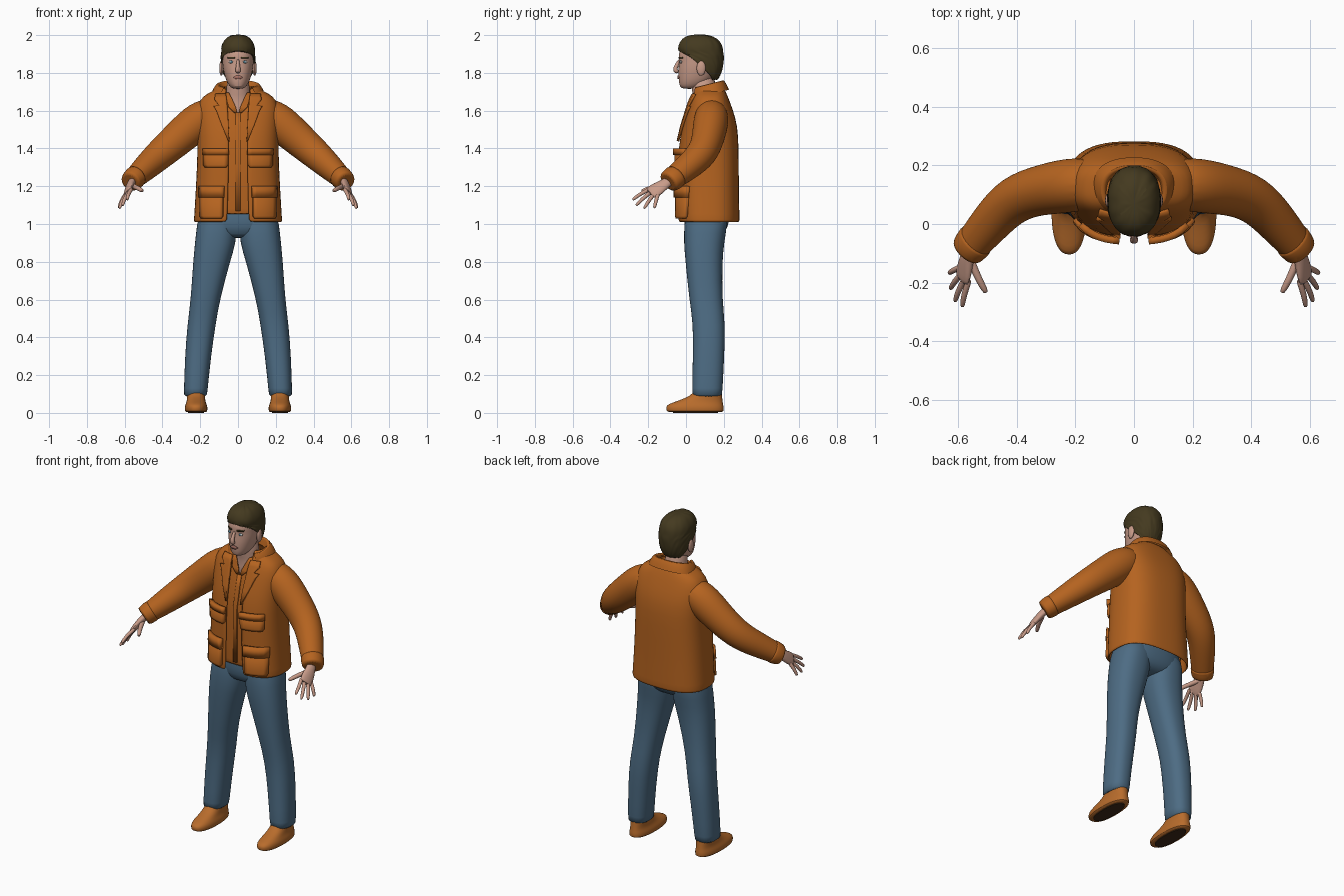
import bpy, bmesh, random
from math import sin, cos, asin, pi, radians, copysign
from mathutils import Vector, Matrix

random.seed(4)
cube = bpy.data.objects.get("Cube")
if cube:
    bpy.data.objects.remove(cube)
parts = []


def material(name, r, g, b):
    m = bpy.data.materials.new(name)
    m.use_nodes = True
    m.diffuse_color = (r, g, b, 1)
    m.node_tree.nodes["Principled BSDF"].inputs["Base Color"].default_value = (r, g, b, 1)
    return m


ORANGE = material("burnt orange cloth", .46, .125, .014)
DENIM = material("blue denim", .075, .15, .23)
SKIN = material("skin", .58, .33, .25)
HAIR = material("dark brown hair", .058, .042, .014)
LEATHER = material("tan leather", .48, .15, .025)
SOLE = material("dark sole", .05, .025, .01)
WHITE = material("eye white", .55, .52, .5)
IRIS = material("blue iris", .08, .22, .3)
LIP = material("lip pink", .4, .17, .13)


def finish(name, bm, mat, mirror=False, thick=0, subsurf=1):
    bmesh.ops.remove_doubles(bm, verts=bm.verts, dist=1e-5)
    me = bpy.data.meshes.new(name)
    bm.to_mesh(me)
    bm.free()
    me.materials.append(mat)
    ob = bpy.data.objects.new(name, me)
    bpy.context.collection.objects.link(ob)
    if mirror:
        ob.modifiers.new("Mirror", "MIRROR").use_mirror_merge = False
    if thick:
        s = ob.modifiers.new("Solidify", "SOLIDIFY")
        s.thickness, s.offset = thick, -1
    if subsurf:
        s = ob.modifiers.new("Subdivision", "SUBSURF")
        s.levels = s.render_levels = subsurf
    parts.append(ob)
    return ob


def loft(name, rings, mat, closed=True, caps=True, jitter=0, **kw):
    bm = bmesh.new()
    rows = [[bm.verts.new(p) for p in ring] for ring in rings]
    n = len(rows[0])
    for a, b in zip(rows, rows[1:]):
        for j in range(n if closed else n - 1):
            k = (j + 1) % n
            bm.faces.new((a[j], a[k], b[k], b[j]))
    if caps:
        bm.faces.new(rows[-1])
        if closed:
            bm.faces.new(rows[0][::-1])
    bmesh.ops.remove_doubles(bm, verts=bm.verts, dist=1e-5)
    for v in bm.verts:
        v.co += Vector([random.uniform(-jitter, jitter) for _ in range(3)])
    return finish(name, bm, mat, **kw)


def bent(v, p):
    return copysign(abs(v) ** p, v)


def level(z, rx, yf, yb, cx=0, p=.85, start=None, tilt=0, n=28):
    """Rounded horizontal section; start is the angle of a front opening."""
    cy, ry, out = (yf + yb) / 2, (yb - yf) / 2, []
    for i in range(n):
        t = 2 * pi * i / n if start is None else start + (2 * pi - 2 * start) * i / (n - 1)
        y = cy - ry * bent(cos(t), p)
        out.append((cx + rx * bent(sin(t), p), y, z + tilt * (y - cy)))
    return out


def opened(rows, p):
    """Sections with a front opening given as a half width."""
    return [level(z, rx, yf, yb, p=p, start=asin((g / rx) ** (1 / p))) for z, rx, yf, yb, g in rows]


def tube(name, path, mat, ref=(0, 1, 0), n=16, **kw):
    pts, rings = [Vector(p[:3]) for p in path], []
    for i, q in enumerate(path):
        t = (pts[min(i + 1, len(pts) - 1)] - pts[max(i - 1, 0)]).normalized()
        u = Vector(ref)
        u = (u - t * u.dot(t)).normalized()
        v = t.cross(u)
        rings.append([pts[i] + u * q[3] * cos(2 * pi * k / n) + v * q[4] * sin(2 * pi * k / n)
                      for k in range(n)])
    return loft(name, rings, mat, **kw)


def front_y(rows, x, z, p):
    for a, b in zip(rows, rows[1:]):
        if z <= b[0]:
            break
    f = (z - a[0]) / (b[0] - a[0])
    rx, yf, yb = [a[i] + (b[i] - a[i]) * f for i in (1, 2, 3)]
    s = min(1, abs(x) / rx) ** (1 / p)
    return (yf + yb) / 2 - (yb - yf) / 2 * (1 - s * s) ** (p / 2)


def patch(name, base, p, rows, mat, lift=.01, thick=.012, mirror=True):
    """Plate draped on the front of a body; rows are height, inner x, outer x."""
    rings = []
    for z, x0, x1 in rows:
        xs = [x0 + (x1 - x0) * i / 6 for i in range(7)]
        rings.append([(x, front_y(base, x, z, p) - lift, z) for x in xs])
    return loft(name, rings, mat, closed=False, caps=False, mirror=mirror, thick=thick, subsurf=0)


def ball(name, loc, scale, mat, mirror=True):
    bm = bmesh.new()
    m = Matrix.Translation(loc) @ Matrix.Diagonal((*scale, 1))
    bmesh.ops.create_uvsphere(bm, u_segments=16, v_segments=10, radius=1, matrix=m)
    return finish(name, bm, mat, mirror=mirror, subsurf=0)


# Jacket body: height, half width, front, back, opening half width
JP = .75
jacket = [(1.01, .235, -.043, .284, .058), (1.03, .234, -.045, .284, .056), (1.2, .223, -.046, .28, .05),
          (1.4, .214, -.048, .28, .047), (1.52, .218, -.02, .274, .05), (1.6, .22, .005, .25, .055),
          (1.66, .203, .025, .228, .06), (1.69, .165, .04, .215, .064), (1.71, .12, .046, .205, .064),
          (1.735, .085, .06, .19, .06)]
loft("jacket_body", opened(jacket, JP), ORANGE, closed=False, caps=False, thick=.012)

# Shirt under the jacket, open at the throat
shirt = [(1.05, .2, -.024, .25, 0), (1.1, .198, -.026, .25, 0), (1.4, .195, -.027, .25, 0),
         (1.52, .19, 0, .24, 0), (1.6, .18, .02, .22, .003), (1.66, .13, .036, .2, .03),
         (1.7, .08, .045, .175, .052)]
loft("shirt", opened(shirt, JP), ORANGE, closed=False, caps=False, thick=.006)
patch("shirt_placket", shirt, JP, [(1.07, -.013, .013), (1.3, -.013, .013), (1.4, -.013, .013),
                                   (1.52, -.013, .013), (1.59, -.013, .013)], ORANGE, .004, .006, False)
patch("shirt_collar", shirt, JP, [(1.59, .004, .02), (1.62, .012, .05), (1.66, .03, .062),
                                  (1.695, .048, .072)], ORANGE, .008, .01)

# Jacket collar and lapels
collar = [(1.685, .143, .022, .228), (1.715, .132, .025, .216), (1.742, .112, .032, .2),
          (1.742, .1, .04, .19), (1.70, .085, .05, .18)]
loft("jacket_collar", [level(z, rx, yf, yb, start=radians(38), tilt=.25) for z, rx, yf, yb in collar],
     ORANGE, closed=False, caps=False)
patch("lapels", jacket, JP, [(1.44, .046, .052), (1.52, .05, .085), (1.6, .055, .115), (1.625, .057, .13),
                             (1.628, .057, .1), (1.66, .06, .125), (1.69, .064, .12)], ORANGE, .012, .014)

# Patch pockets with flaps
for label, top, bottom, inner, outer in (("chest", 1.4, 1.3, .055, .185), ("hip", 1.2, 1.03, .08, .205)):
    flap = top - (top - bottom) * .35
    patch(label + "_pockets", jacket, JP, [(bottom, inner + .008, outer - .008), (bottom + .012, inner, outer),
                                           (top - .01, inner, outer)], ORANGE, .016, .02)
    patch(label + "_pocket_flaps", jacket, JP, [(flap, inner - .004, outer + .004),
                                                (top, inner - .004, outer + .004)], ORANGE, .023, .024)

# Sleeves and cuffs
tube("sleeves", [(.1, .14, 1.61, .075, .075), (.2, .135, 1.557, .097, .103), (.3, .12, 1.467, .088, .094),
                 (.41, .092, 1.372, .082, .083), (.49, .005, 1.298, .073, .07),
                 (.565, -.085, 1.228, .06, .054), (.569, -.09, 1.224, .058, .052)],
     ORANGE, n=20, mirror=True, subsurf=2)
tube("cuffs", [(.537, -.052, 1.254, .066, .06), (.541, -.056, 1.251, .069, .063),
               (.569, -.09, 1.224, .063, .057), (.572, -.094, 1.221, .058, .052)], ORANGE, n=20, mirror=True)

# Hands
SPREAD = (.04, .1, -.045)
tube("palms", [(.55, -.07, 1.24, .026, .022), (.57, -.115, 1.21, .03, .02), (.577, -.145, 1.19, .04, .018),
               (.585, -.18, 1.168, .042, .015), (.589, -.192, 1.16, .036, .01)], SKIN, SPREAD, mirror=True)
fingers = {"index": ((.568, -.205, 1.178), (.587, -.283, 1.128)),
           "middle": ((.58, -.19, 1.165), (.612, -.265, 1.098)),
           "ring": ((.591, -.172, 1.155), (.628, -.222, 1.082)),
           "little": ((.598, -.15, 1.152), (.632, -.168, 1.084)),
           "thumb": ((.555, -.13, 1.2), (.505, -.235, 1.175))}
for label, (a, b) in fingers.items():
    a, b = Vector(a), Vector(b)
    knuckle = a.lerp(b, .55) + Vector((.004, 0, .005))
    r = .014 if label == "thumb" else .011
    tube(label + "_fingers", [(*a.lerp(b, -.2), r, r), (*a, r, r), (*knuckle, r * .95, r * .95),
                              (*a.lerp(b, .94), r * .8, r * .8), (*b, r * .4, r * .4)],
         SKIN, SPREAD, n=10, mirror=True)

# Trousers: height, inner x, outer x, front, back
legs = [(.085, .163, .287, .032, .192), (.1, .163, .287, .032, .192), (.3, .143, .281, .036, .203),
        (.47, .118, .268, .038, .208), (.6, .096, .25, .017, .192), (.8, .042, .238, -.003, .192),
        (.9, .01, .228, -.012, .202), (1.0, .005, .218, -.01, .22), (1.08, .01, .2, 0, .22)]
loft("trouser_legs", [level(z, (o - i) / 2, f, b, cx=(i + o) / 2) for z, i, o, f, b in legs],
     DENIM, mirror=True)
loft("trouser_seat", [level(z, rx, f, b) for z, rx, f, b in
                      ((.925, .08, .05, .15), (.94, .16, .01, .195), (.98, .212, -.01, .222),
                       (1.05, .208, -.012, .235), (1.15, .19, 0, .23))], DENIM)

# Shoes
shoe = [(.003, .052, -.09, .192), (.008, .06, -.104, .2), (.03, .061, -.107, .2), (.045, .056, -.098, .197),
        (.06, .05, -.055, .195), (.08, .048, 0, .192), (.1, .048, .035, .19), (.13, .045, .045, .185)]
loft("shoes", [level(z, rx, f, b, cx=.222) for z, rx, f, b in shoe], LEATHER, mirror=True)
loft("shoe_soles", [level(z, .042, -.07, .17, cx=.222) for z in (0, .006)], SOLE, mirror=True, subsurf=0)

# Neck and head
loft("neck", [level(z, rx, f, b, p=.95) for z, rx, f, b in
              ((1.53, .13, .04, .2), (1.6, .1, .034, .19), (1.66, .07, .042, .165), (1.71, .06, .03, .155),
               (1.79, .06, .02, .16))], SKIN)
HP = .92
head = [(1.715, .026, -.018, .05), (1.728, .044, -.034, .09), (1.755, .061, -.038, .13),
        (1.79, .072, -.041, .155), (1.83, .081, -.04, .17), (1.868, .083, -.036, .18), (1.885, .084, -.04, .182),
        (1.92, .083, -.034, .18), (1.955, .07, -.01, .165), (1.98, .04, .02, .12)]
loft("head", [level(z, rx, f, b, p=HP) for z, rx, f, b in head], SKIN)
tube("nose", [(0, -.03, 1.873, .007, .007), (0, -.045, 1.85, .01, .009), (0, -.057, 1.824, .013, .013),
              (0, -.057, 1.812, .014, .016), (0, -.04, 1.802, .01, .012)], SKIN, n=12)
ball("ears", (.088, .08, 1.825), (.011, .024, .04), SKIN)

# Face details
eye_y = front_y(head, .035, 1.858, HP)
ball("eyes", (.035, eye_y + .003, 1.858), (.015, .007, .008), WHITE)
ball("irises", (.035, eye_y - .001, 1.858), (.007, .005, .007), IRIS)
patch("eyebrows", head, HP, [(1.876, .016, .054), (1.884, .018, .056)], HAIR, .003, .006)
patch("lips", head, HP, [(1.767, -.012, .012), (1.776, -.026, .026), (1.786, -.01, .01)], LIP, .005, .008, False)

# Short hair: height, half width, front, back, half angle left open at the front
hair = [(1.76, .066, -.01, .168, 128), (1.79, .082, -.02, .184, 112), (1.82, .089, -.03, .193, 96),
        (1.85, .092, -.036, .198, 82), (1.88, .093, -.042, .2, 66), (1.9, .093, -.046, .2, 46),
        (1.915, .092, -.046, .198, 0), (1.945, .088, -.042, .192, 0), (1.972, .075, -.028, .175, 0),
        (1.992, .055, -.005, .145, 0), (2.003, .025, .035, .1, 0)]
loft("hair", [level(z, rx, f, b, p=.9, start=radians(a), n=40) for z, rx, f, b, a in hair],
     HAIR, closed=False, jitter=.0028, thick=.012)

# Smooth shading with crisp edges
bpy.ops.object.select_all(action="DESELECT")
for ob in parts:
    ob.select_set(True)
bpy.context.view_layer.objects.active = parts[0]
bpy.ops.object.shade_smooth_by_angle(angle=radians(40))
